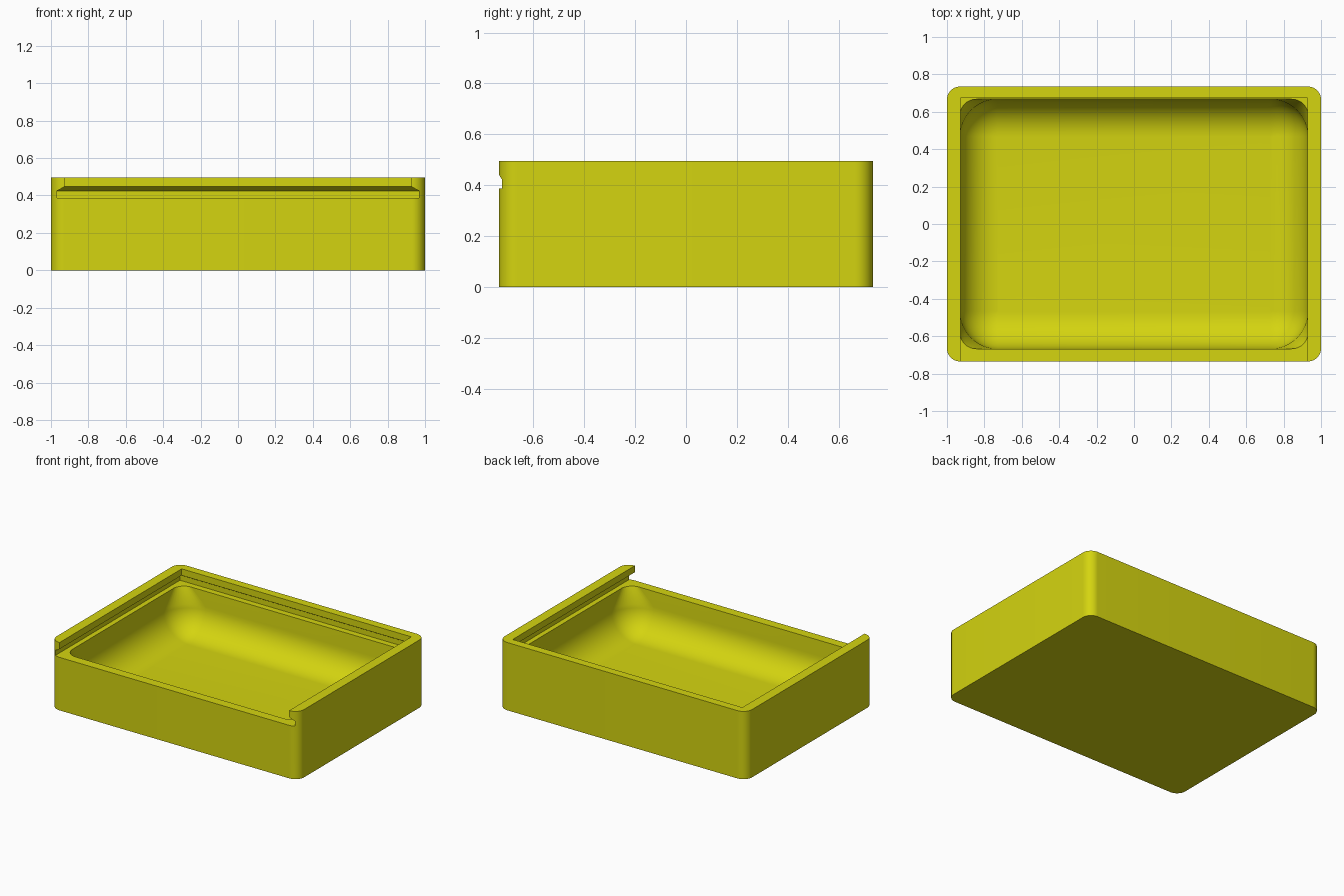
import bpy
import bmesh
from math import sin, cos, pi

if "Cube" in bpy.data.objects:
    bpy.data.objects.remove(bpy.data.objects["Cube"], do_unlink=True)

HALF_X, HALF_Y, HEIGHT = 1.0, 0.735, 0.495
SEGMENTS = 12

yellow = bpy.data.materials.new("mustard yellow")
yellow.use_nodes = True
colour = (0.66, 0.66, 0.005, 1)
yellow.diffuse_color = colour
yellow.node_tree.nodes["Principled BSDF"].inputs["Base Color"].default_value = colour


def rounded_ring(hx, hy, r, z):
    """Rounded rectangle outline at height z."""
    pts = []
    for quarter, (sx, sy) in enumerate([(1, 1), (-1, 1), (-1, -1), (1, -1)]):
        for i in range(SEGMENTS + 1):
            a = (quarter + i / SEGMENTS) * pi / 2
            pts.append((sx * (hx - r) + r * cos(a), sy * (hy - r) + r * sin(a), z))
    return pts


def slot_ring(hx, back, z):
    """Square-cornered outline that runs out past the front."""
    return [(hx, back, z), (-hx, back, z), (-hx, -1, z), (hx, -1, z)]


def loft(name, rings):
    """Closed solid through a stack of outlines, lowest first."""
    bm = bmesh.new()
    layers = [[bm.verts.new(p) for p in ring] for ring in rings]
    n = len(layers[0])
    for low, high in zip(layers, layers[1:]):
        for i in range(n):
            j = (i + 1) % n
            bm.faces.new((low[i], low[j], high[j], high[i]))
    bm.faces.new(layers[0][::-1])
    bm.faces.new(layers[-1])
    bmesh.ops.remove_doubles(bm, verts=bm.verts, dist=1e-5)
    bmesh.ops.recalc_face_normals(bm, faces=bm.faces)
    mesh = bpy.data.meshes.new(name)
    bm.to_mesh(mesh)
    bm.free()
    mesh.materials.append(yellow)
    obj = bpy.data.objects.new(name, mesh)
    bpy.context.collection.objects.link(obj)
    return obj


# Outer body with rounded upright corners
body = loft("box_body", [rounded_ring(HALF_X, HALF_Y, 0.07, z) for z in (0, HEIGHT)])

# Cavity: scooped floor, corners tightening towards the rim
cav_x, cav_y, floor, scoop, shelf = 0.93, 0.667, 0.075, 0.2, 0.387
rings = []
for i in range(SEGMENTS + 1):
    a = i / SEGMENTS * pi / 2
    r = max(scoop * sin(a), 0.001)
    rings.append(rounded_ring(cav_x - scoop + r, cav_y - scoop + r, r,
                              floor + scoop * (1 - cos(a))))
rings += [rounded_ring(cav_x, cav_y, 0.085, z) for z in (shelf, shelf + 0.02)]
cavity = loft("cavity_cutter", rings)

# Sliding lid slot: undercut groove with a sloped lip, open at the front
slot = loft("lid_slot_cutter", [
    slot_ring(0.967, 0.712, shelf),
    slot_ring(0.967, 0.712, 0.425),
    slot_ring(0.928, 0.675, 0.447),
    slot_ring(0.928, 0.675, HEIGHT + 0.1)])

# Carve the body, then drop the cutters
for cutter in (cavity, slot):
    cut = body.modifiers.new(cutter.name, "BOOLEAN")
    cut.operation = "DIFFERENCE"
    cut.solver = "EXACT"
    cut.object = cutter
bpy.context.view_layer.update()
carved = bpy.data.meshes.new_from_object(
    body.evaluated_get(bpy.context.evaluated_depsgraph_get()))
body.modifiers.clear()
body.data = carved
for cutter in (cavity, slot):
    bpy.data.objects.remove(cutter, do_unlink=True)

bpy.ops.object.select_all(action="DESELECT")
body.select_set(True)
bpy.context.view_layer.objects.active = body
bpy.ops.object.shade_smooth_by_angle(angle=pi / 6)
